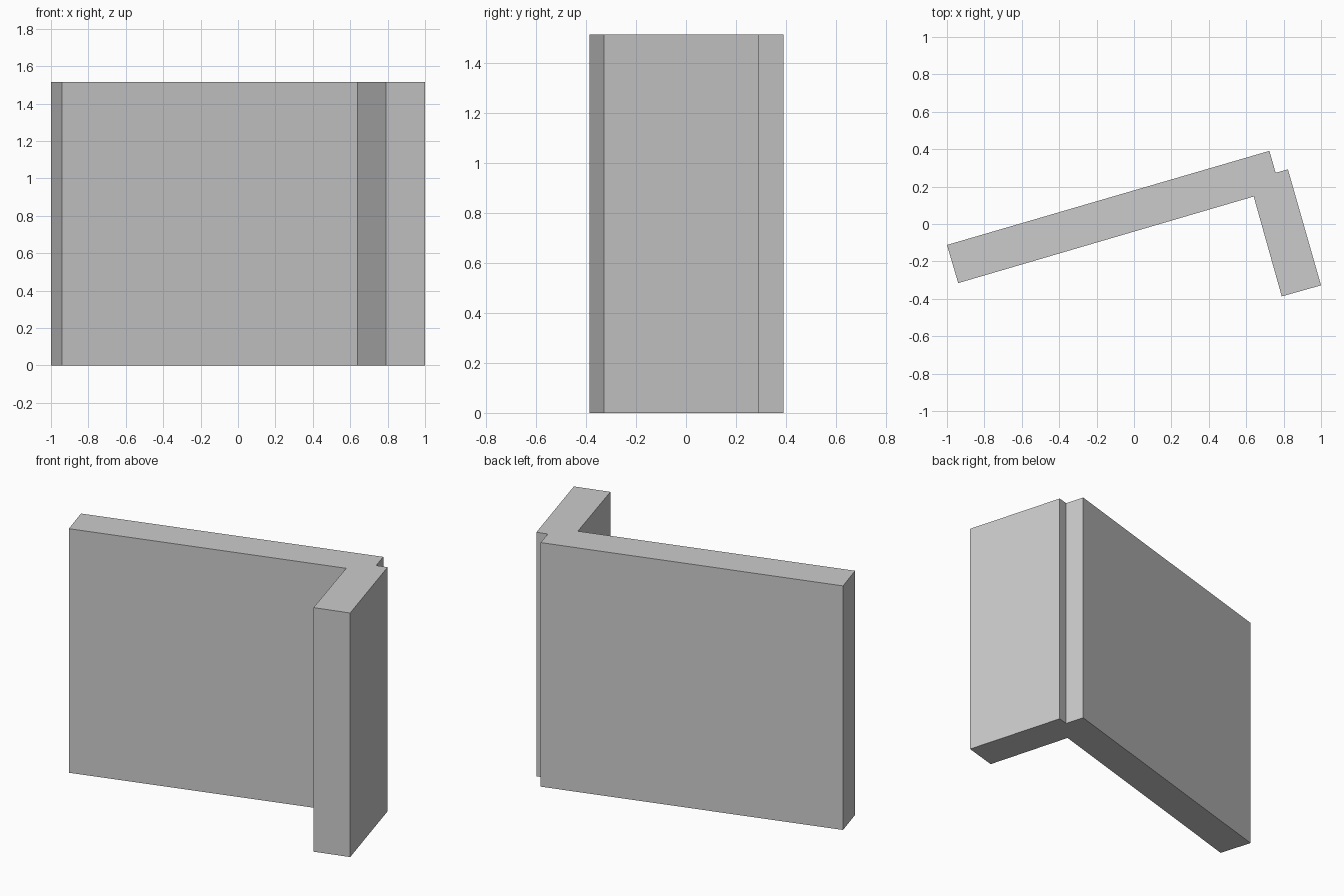
import bpy, bmesh

if "Cube" in bpy.data.objects:
    bpy.data.objects.remove(bpy.data.objects["Cube"])

HEIGHT = 1.515

# L-shaped wall footprint, counter-clockwise from above
footprint = [
    (-1.0, -0.112), (-0.94, -0.316),   # free end of long wall
    (0.64, 0.147),                     # inner corner
    (0.79, -0.387), (1.0, -0.328),     # free end of short wall
    (0.823, 0.292), (0.757, 0.274),    # stepped outer corner
    (0.724, 0.391),
]

# corner_wall: footprint extruded straight up
bm = bmesh.new()
base = bm.faces.new([bm.verts.new((x, y, 0)) for x, y in footprint])
ret = bmesh.ops.extrude_face_region(bm, geom=[base], use_keep_orig=True)
top = [g for g in ret["geom"] if isinstance(g, bmesh.types.BMVert)]
bmesh.ops.translate(bm, verts=top, vec=(0, 0, HEIGHT))
bmesh.ops.recalc_face_normals(bm, faces=bm.faces)

mesh = bpy.data.meshes.new("corner_wall")
bm.to_mesh(mesh)
bm.free()
wall = bpy.data.objects.new("corner_wall", mesh)
bpy.context.collection.objects.link(wall)
